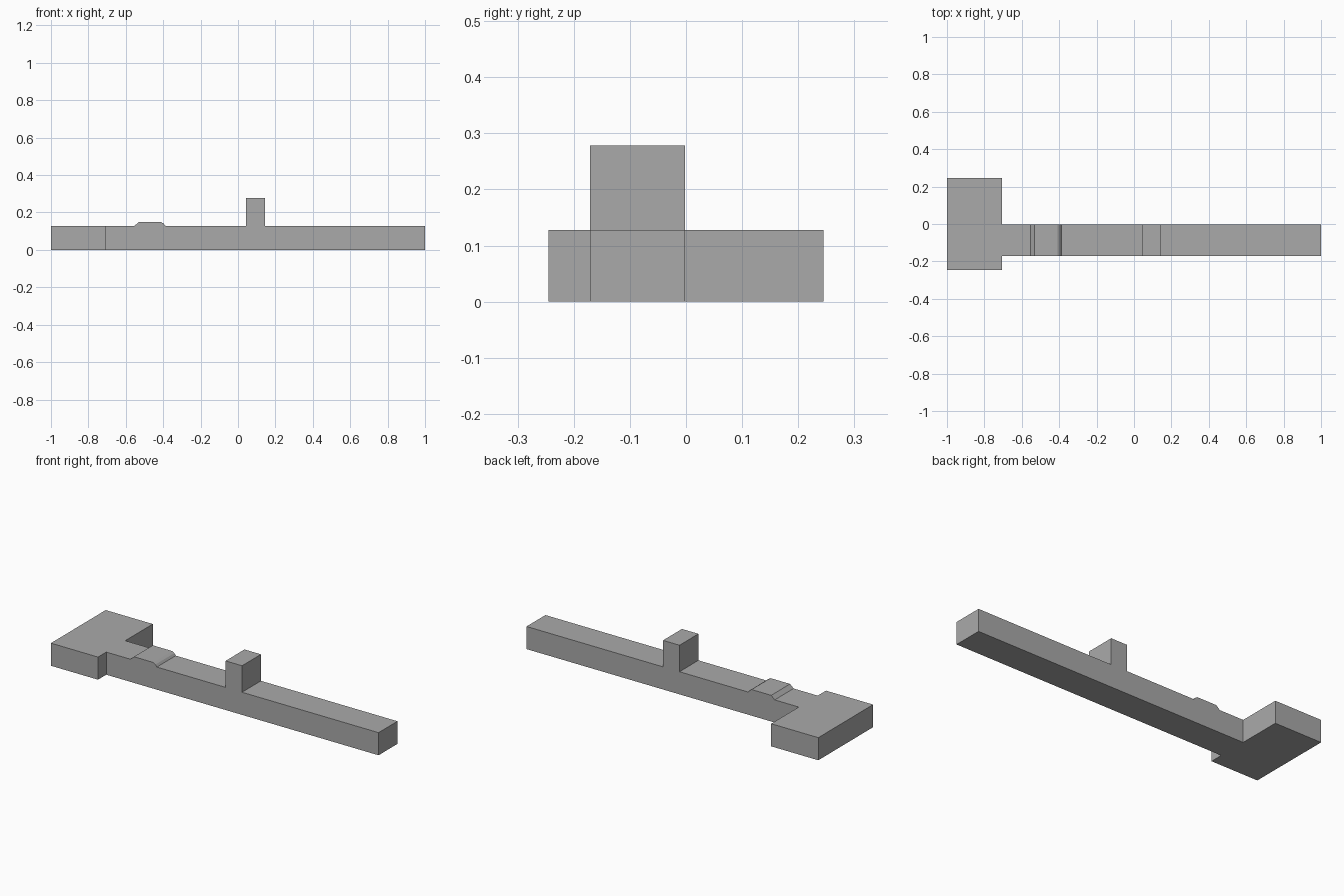
import bpy
import bmesh

cube = bpy.data.objects.get("Cube")
if cube:
    bpy.data.objects.remove(cube, do_unlink=True)

GREY = (0.4, 0.4, 0.4, 1.0)
grey = bpy.data.materials.new("plain grey")
grey.use_nodes = True
grey.diffuse_color = GREY
grey.node_tree.nodes["Principled BSDF"].inputs["Base Color"].default_value = GREY


def extrude_profile(name, points, y_front, y_back):
    """Extrude an x-z outline from y_front to y_back."""
    bm = bmesh.new()
    outline = bm.faces.new([bm.verts.new((x, y_front, z)) for x, z in points])
    grown = bmesh.ops.extrude_face_region(bm, geom=[outline], use_keep_orig=True)
    moved = [v for v in grown["geom"] if isinstance(v, bmesh.types.BMVert)]
    bmesh.ops.translate(bm, verts=moved, vec=(0, y_back - y_front, 0))
    bmesh.ops.recalc_face_normals(bm, faces=bm.faces)
    mesh = bpy.data.meshes.new(name)
    bm.to_mesh(mesh)
    bm.free()
    mesh.materials.append(grey)
    obj = bpy.data.objects.new(name, mesh)
    bpy.context.collection.objects.link(obj)
    return obj


TOP = 0.128
HEAD_END = -0.705

# Wide block at the right end
extrude_profile("end_block",
                [(-1, 0), (HEAD_END, 0), (HEAD_END, TOP), (-1, TOP)],
                -0.245, 0.245)

# Long bar with the low ramped ridge and the upright post
bar_outline = [
    (HEAD_END, 0), (1, 0), (1, TOP),
    (0.145, TOP), (0.145, 0.278), (0.042, 0.278), (0.042, TOP),
    (-0.388, TOP), (-0.397, 0.14), (-0.41, 0.148),
    (-0.532, 0.148), (-0.554, TOP), (HEAD_END, TOP),
]
extrude_profile("bar_with_post", bar_outline, -0.171, -0.002)
